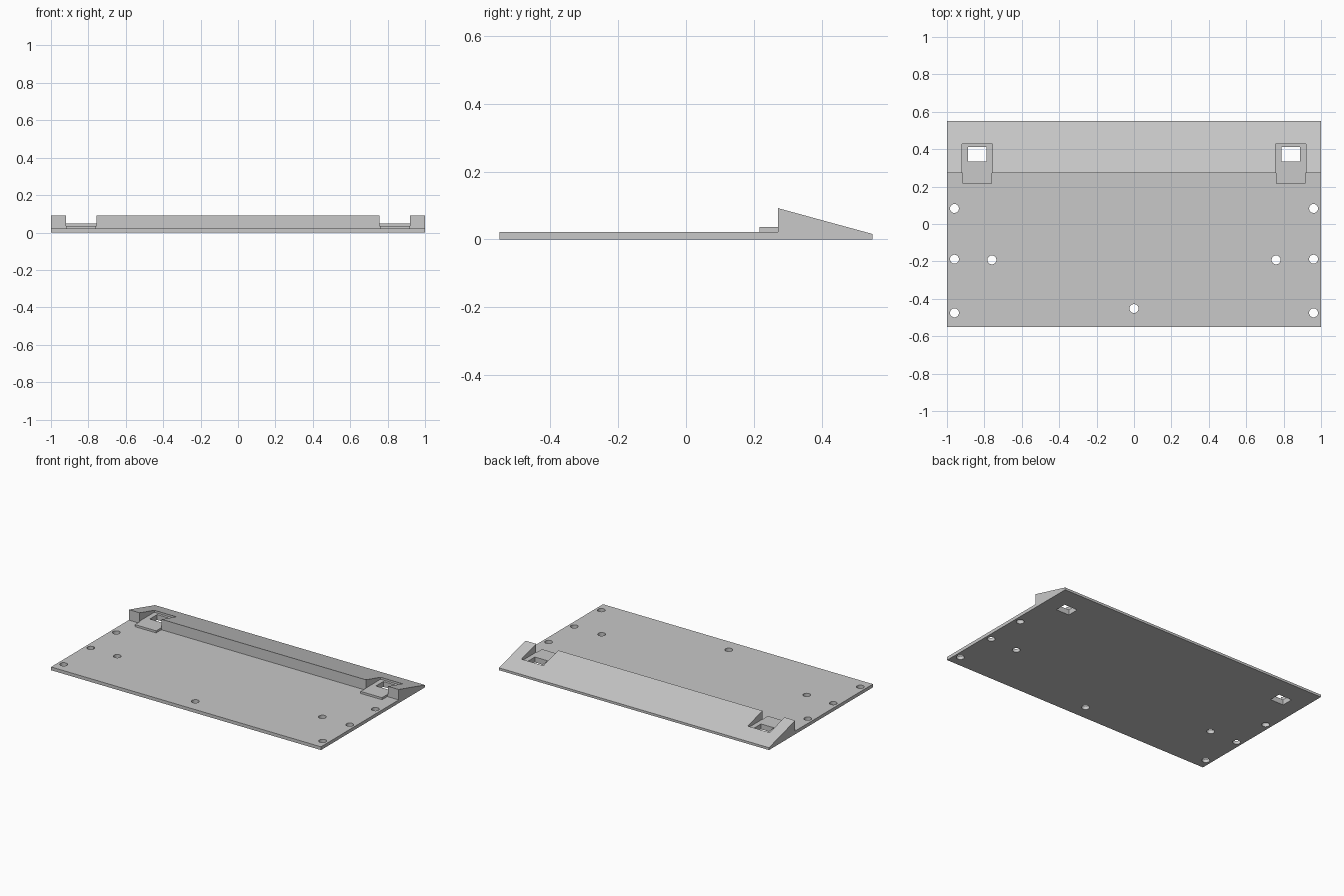
import bpy, bmesh
from mathutils import Matrix, Vector

cube = bpy.data.objects.get("Cube")
if cube:
    bpy.data.objects.remove(cube, do_unlink=True)

grey = bpy.data.materials.new("plain grey")
grey.use_nodes = True
colour = (0.58, 0.58, 0.58, 1)
grey.diffuse_color = colour
grey.node_tree.nodes["Principled BSDF"].inputs["Base Color"].default_value = colour


def make_object(name, bm):
    bmesh.ops.recalc_face_normals(bm, faces=bm.faces)
    mesh = bpy.data.meshes.new(name)
    bm.to_mesh(mesh)
    bm.free()
    mesh.materials.append(grey)
    obj = bpy.data.objects.new(name, mesh)
    bpy.context.collection.objects.link(obj)
    return obj


def box(name, low, high):
    low, high = Vector(low), Vector(high)
    bm = bmesh.new()
    bmesh.ops.create_cube(bm, size=1, matrix=Matrix.Translation((low + high) / 2)
                          @ Matrix.Diagonal((*(high - low), 1)))
    return make_object(name, bm)


def mirrored_box(name, side, x0, x1, y0, y1, z0, z1):
    a, b = sorted((side * x0, side * x1))
    return box(name, (a, y0, z0), (b, y1, z1))


def drill(name, x, y):
    bm = bmesh.new()
    bmesh.ops.create_cone(bm, cap_ends=True, segments=32, radius1=0.024, radius2=0.024,
                          depth=0.3, matrix=Matrix.Translation((x, y, 0)))
    return make_object(name, bm)


def combine(target, tool, operation):
    mod = target.modifiers.new(operation.lower(), "BOOLEAN")
    mod.operation, mod.solver, mod.object = operation, "EXACT", tool
    bpy.context.view_layer.objects.active = target
    bpy.ops.object.modifier_apply(modifier=mod.name)
    bpy.data.objects.remove(tool, do_unlink=True)


# Thin plate with a raised wedge along the back, extruded from its side profile
profile = [(-0.55, 0), (0.55, 0), (0.55, 0.016), (0.272, 0.092), (0.272, 0.022), (-0.55, 0.022)]
bm = bmesh.new()
side_face = bm.faces.new([bm.verts.new((-1, y, z)) for y, z in profile])
extruded = bmesh.ops.extrude_face_region(bm, geom=[side_face])["geom"]
bmesh.ops.translate(bm, vec=(2, 0, 0), verts=[v for v in extruded if isinstance(v, bmesh.types.BMVert)])
base = make_object("wedge_base_plate", bm)

# Latch tabs, notches in the wedge and square through holes
for s in (-1, 1):
    combine(base, mirrored_box("tab", s, 0.758, 0.916, 0.216, 0.3, 0.01, 0.06), "UNION")
    combine(base, mirrored_box("notch", s, 0.757, 0.92, 0.1, 0.428, 0.036, 0.3), "DIFFERENCE")
    combine(base, mirrored_box("square_hole", s, 0.789, 0.887, 0.333, 0.411, -0.1, 0.3), "DIFFERENCE")

# Round screw holes
spots = [(0, -0.452)]
for s in (-1, 1):
    spots += [(s * 0.96, 0.083), (s * 0.96, -0.188), (s * 0.96, -0.475), (s * 0.76, -0.192)]
for x, y in spots:
    combine(base, drill("screw_hole", x, y), "DIFFERENCE")

bpy.ops.object.select_all(action="DESELECT")
base.select_set(True)
bpy.context.view_layer.objects.active = base
bpy.ops.object.shade_smooth_by_angle()
